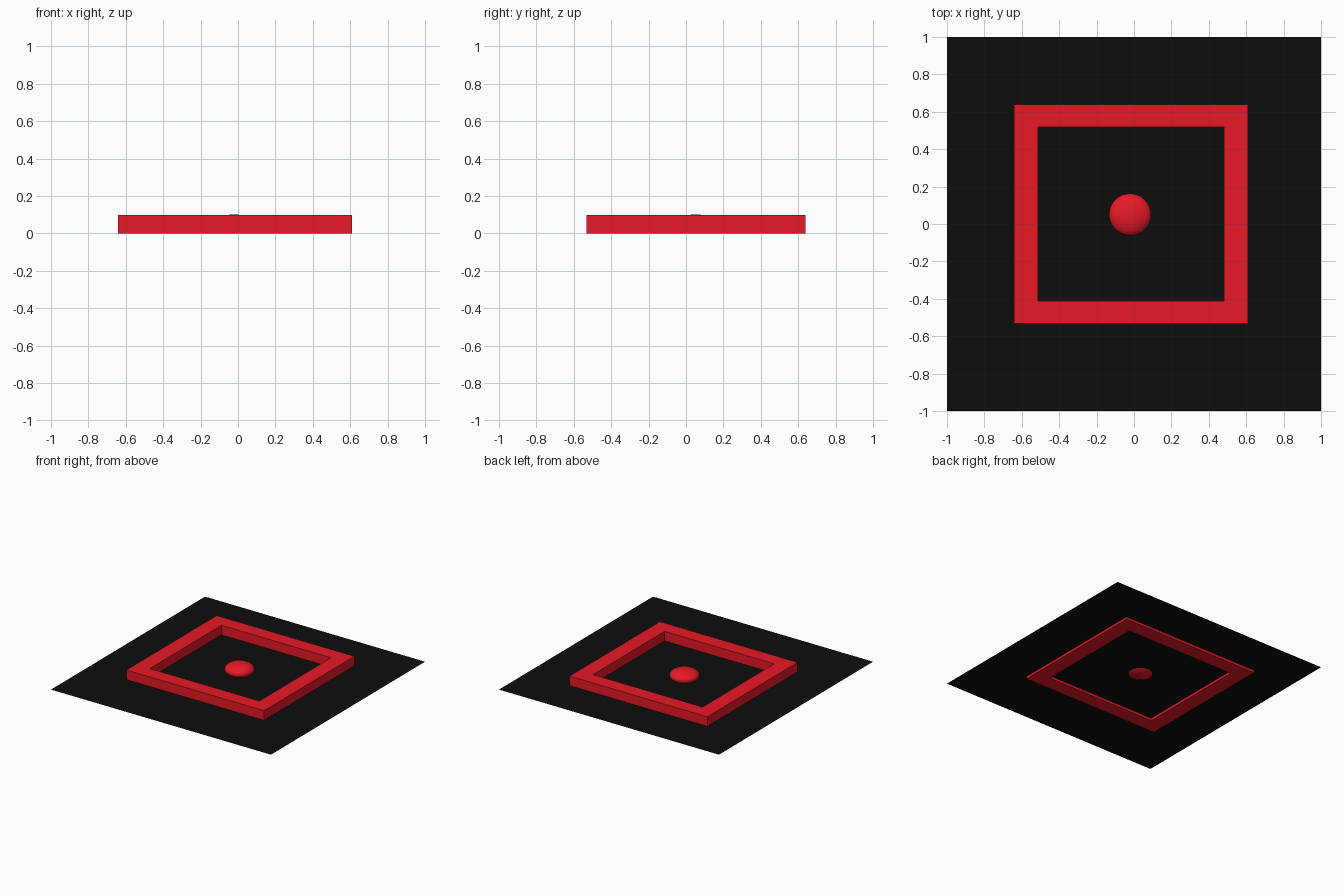
import bpy, bmesh

if "Cube" in bpy.data.objects:
    bpy.data.objects.remove(bpy.data.objects["Cube"])


def material(name, color):
    m = bpy.data.materials.new(name)
    m.diffuse_color = color
    m.use_nodes = True
    m.node_tree.nodes["Principled BSDF"].inputs["Base Color"].default_value = m.diffuse_color
    return m


def add_object(name, bm, mat):
    bmesh.ops.recalc_face_normals(bm, faces=bm.faces)
    mesh = bpy.data.meshes.new(name)
    bm.to_mesh(mesh)
    bm.free()
    mesh.materials.append(mat)
    ob = bpy.data.objects.new(name, mesh)
    bpy.context.collection.objects.link(ob)
    return ob


red = material("red", (0.8, 0.01, 0.02, 1))
black = material("black", (0.004, 0.004, 0.004, 1))

# Thin ground sheet, slightly above the underside of the frame
bm = bmesh.new()
corners = [(-1, -1), (1, -1), (1, 1), (-1, 1)]
bm.faces.new([bm.verts.new((x, y, 0.02)) for x, y in corners])
add_object("base_sheet", bm, black)

# Rectangular frame with mitred corners
cx, cy, height = -0.016, 0.054, 0.098
bm = bmesh.new()
section = [(0.626, 0.586, 0), (0.626, 0.586, height),
           (0.498, 0.465, height), (0.498, 0.465, 0)]
rings = [[bm.verts.new((cx + sx * hx, cy + sy * hy, z)) for hx, hy, z in section]
         for sx, sy in corners]
for i in range(4):
    a, b = rings[i], rings[(i + 1) % 4]
    for j in range(4):
        k = (j + 1) % 4
        bm.faces.new((a[j], b[j], b[k], a[k]))
add_object("square_frame", bm, red)

# Flattened ball in the middle
bm = bmesh.new()
bmesh.ops.create_uvsphere(bm, u_segments=32, v_segments=16, radius=1)
bmesh.ops.scale(bm, vec=(0.113, 0.113, 0.0505), verts=bm.verts)
bmesh.ops.translate(bm, vec=(-0.021, 0.05, 0.0505), verts=bm.verts)
for f in bm.faces:
    f.smooth = True
add_object("center_ball", bm, red)
